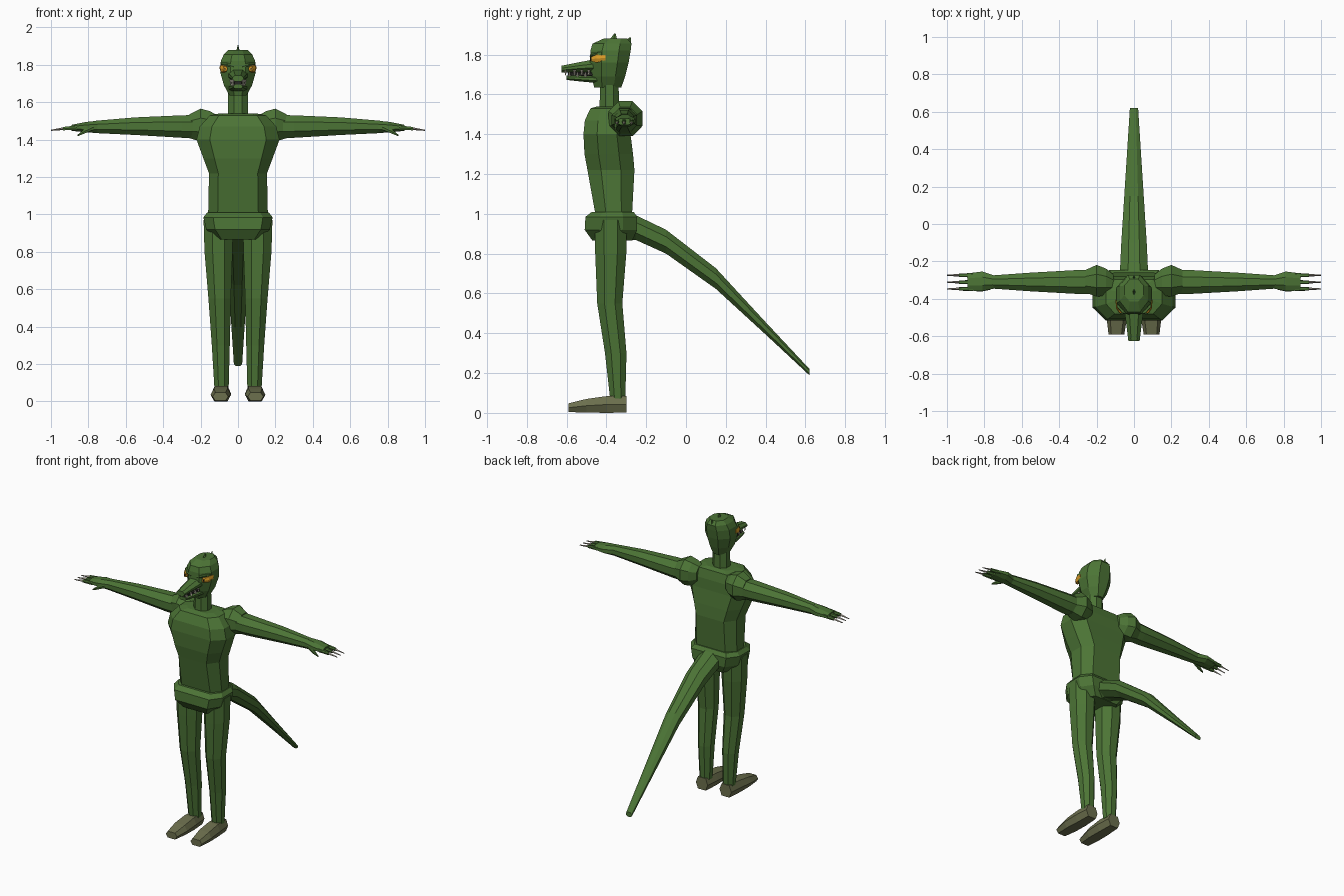
import bpy, bmesh
from mathutils import Vector


def material(name, r, g, b):
    m = bpy.data.materials.new(name)
    m.diffuse_color = (r, g, b, 1)
    return m


GREEN = material("scale green", 0.072, 0.175, 0.036)
OLIVE = material("foot olive", 0.15, 0.16, 0.075)
GOLD = material("eye gold", 0.68, 0.32, 0.02)
IVORY = material("tooth ivory", 0.65, 0.62, 0.5)
CLAW = material("claw grey", 0.36, 0.33, 0.27)
DARK = material("mouth dark", 0.02, 0.02, 0.017)


def chamfered(a, b):
    """Eight-sided section with flat fractions a and b."""
    return [(1, -b), (1, b), (a, 1), (-a, 1), (-1, b), (-1, -b), (-a, -1), (a, -1)]


OCT = chamfered(0.42, 0.42)
HEX = [(1, 0), (0.65, 1), (-0.65, 1), (-1, 0), (-0.65, -1), (0.65, -1)]
DIAMOND = [(1, 0), (0, 1), (-1, 0), (0, -1)]


def loft(name, axis, rings, mat, section=OCT, mirror=False):
    """Skin sections along an axis; ring = (position, centre 1, centre 2, radius 1, radius 2)."""
    others = [i for i in range(3) if i != axis]
    bm = bmesh.new()
    loops = []
    for pos, c1, c2, r1, r2 in rings:
        loop = []
        for u, v in section:
            p = Vector((0, 0, 0))
            p[axis] = pos
            p[others[0]] = c1 + u * r1
            p[others[1]] = c2 + v * r2
            loop.append(bm.verts.new(p))
        loops.append(loop)
    n = len(section)
    for lo, hi in zip(loops, loops[1:]):
        for i in range(n):
            j = (i + 1) % n
            bm.faces.new((lo[i], lo[j], hi[j], hi[i]))
    bm.faces.new(loops[0])
    bm.faces.new(loops[-1])
    bmesh.ops.recalc_face_normals(bm, faces=bm.faces)
    me = bpy.data.meshes.new(name)
    bm.to_mesh(me)
    bm.free()
    me.materials.append(mat)
    ob = bpy.data.objects.new(name, me)
    bpy.context.collection.objects.link(ob)
    if mirror:
        ob.modifiers.new("mirror", 'MIRROR').use_mirror_merge = False
    return ob


# Torso and hips
loft("torso", 2, [(0.98, 0, -0.362, 0.16, 0.09), (1.22, 0, -0.377, 0.155, 0.118),
                  (1.30, 0, -0.388, 0.185, 0.122), (1.40, 0, -0.397, 0.222, 0.118),
                  (1.47, 0, -0.395, 0.205, 0.113), (1.53, 0, -0.388, 0.15, 0.092),
                  (1.54, 0, -0.385, 0.10, 0.06)], GREEN, chamfered(0.68, 0.42))
loft("hips", 2, [(0.865, 0, -0.37, 0.12, 0.10), (0.92, 0, -0.377, 0.17, 0.132),
                 (0.985, 0, -0.375, 0.185, 0.13), (1.01, 0, -0.368, 0.165, 0.105)],
     GREEN, chamfered(0.72, 0.45))

# Legs and feet
loft("leg", 2, [(0.07, 0.088, -0.343, 0.038, 0.038), (0.30, 0.092, -0.353, 0.048, 0.054),
                (0.55, 0.098, -0.383, 0.06, 0.063), (0.80, 0.104, -0.378, 0.075, 0.078),
                (0.97, 0.105, -0.378, 0.079, 0.082)], GREEN, mirror=True)
loft("foot", 1, [(-0.30, 0.09, 0.043, 0.045, 0.041), (-0.40, 0.09, 0.042, 0.053, 0.042),
                 (-0.50, 0.092, 0.036, 0.055, 0.034), (-0.59, 0.094, 0.026, 0.042, 0.022)],
     OLIVE, HEX, mirror=True)

# Tail
loft("tail", 1, [(-0.36, 0, 0.92, 0.075, 0.055), (-0.25, 0, 0.93, 0.075, 0.062),
                 (-0.10, 0, 0.86, 0.068, 0.06), (0.15, 0, 0.675, 0.052, 0.052),
                 (0.40, 0, 0.425, 0.036, 0.031), (0.62, 0, 0.205, 0.022, 0.016)], GREEN)

# Shoulders, arms and hands
loft("shoulder", 0, [(0.11, -0.32, 1.475, 0.05, 0.055), (0.15, -0.31, 1.475, 0.072, 0.077),
                     (0.20, -0.304, 1.478, 0.085, 0.088), (0.26, -0.306, 1.472, 0.06, 0.064)],
     GREEN, mirror=True)
loft("arm", 0, [(0.20, -0.308, 1.47, 0.065, 0.062), (0.30, -0.31, 1.47, 0.064, 0.06),
                (0.55, -0.31, 1.472, 0.05, 0.047), (0.76, -0.31, 1.468, 0.035, 0.033)],
     GREEN, mirror=True)
loft("hand", 0, [(0.75, -0.31, 1.468, 0.036, 0.033), (0.81, -0.306, 1.467, 0.052, 0.028),
                 (0.89, -0.31, 1.463, 0.046, 0.016)], GREEN, mirror=True)
for y in (-0.274, -0.311, -0.347):
    loft("finger", 0, [(0.86, y, 1.464, 0.012, 0.012), (0.935, y, 1.459, 0.009, 0.009)],
         GREEN, HEX, mirror=True)
    loft("finger_claw", 0, [(0.925, y, 1.46, 0.008, 0.008), (1.0, y, 1.45, 0.003, 0.003)],
         CLAW, DIAMOND, mirror=True)
loft("thumb", 0, [(0.77, -0.34, 1.468, 0.012, 0.014), (0.82, -0.352, 1.445, 0.01, 0.012),
                  (0.858, -0.355, 1.422, 0.003, 0.004)], GREEN, HEX, mirror=True)

# Neck and head
loft("neck", 2, [(1.51, 0, -0.385, 0.054, 0.05), (1.66, 0, -0.385, 0.052, 0.046)], GREEN)
loft("head", 2, [(1.635, 0, -0.393, 0.045, 0.068), (1.69, 0, -0.39, 0.075, 0.084),
                 (1.76, 0, -0.385, 0.095, 0.097), (1.82, 0, -0.379, 0.092, 0.101),
                 (1.855, 0, -0.372, 0.076, 0.098), (1.88, 0, -0.355, 0.052, 0.06)], GREEN)

# Jaws and mouth
loft("upper_jaw", 1, [(-0.44, 0, 1.745, 0.055, 0.035), (-0.53, 0, 1.738, 0.042, 0.025),
                      (-0.625, 0, 1.727, 0.03, 0.017)], GREEN, chamfered(0.5, 0.3))
loft("lower_jaw", 1, [(-0.43, 0, 1.675, 0.05, 0.019), (-0.53, 0, 1.68, 0.037, 0.015),
                      (-0.60, 0, 1.684, 0.025, 0.011)], GREEN, chamfered(0.6, 0.4))
loft("mouth", 1, [(-0.44, 0, 1.702, 0.042, 0.017), (-0.592, 0, 1.702, 0.02, 0.013)], DARK)
for y in (-0.488, -0.523, -0.56, -0.605):
    x = 0.04 + (y + 0.488) * 0.13
    loft("upper_tooth", 2, [(1.722, x, y, 0.006, 0.007), (1.694, x, y, 0.001, 0.001)],
         IVORY, DIAMOND, mirror=True)
for y in (-0.505, -0.545, -0.585):
    x = 0.033 + (y + 0.505) * 0.15
    loft("lower_tooth", 2, [(1.688, x, y, 0.005, 0.006), (1.712, x, y, 0.001, 0.001)],
         IVORY, DIAMOND, mirror=True)
loft("nostril", 2, [(1.737, 0.013, -0.61, 0.006, 0.008), (1.746, 0.013, -0.61, 0.005, 0.007)],
     DARK, DIAMOND, mirror=True)

# Eyes, pupils and brows
loft("eye", 1, [(-0.475, 0.068, 1.778, 0.012, 0.012), (-0.45, 0.077, 1.78, 0.019, 0.02),
                (-0.405, 0.09, 1.784, 0.009, 0.013)], GOLD, HEX, mirror=True)
loft("pupil", 1, [(-0.479, 0.07, 1.778, 0.004, 0.009), (-0.473, 0.07, 1.778, 0.004, 0.009)],
     DARK, DIAMOND, mirror=True)
loft("brow", 0, [(0.022, -0.476, 1.79, 0.008, 0.006), (0.06, -0.468, 1.803, 0.012, 0.009),
                 (0.09, -0.435, 1.806, 0.012, 0.007)], GREEN, HEX, mirror=True)

# Crest spikes
for y, z, lean in ((-0.365, 1.873, 0.008), (-0.295, 1.855, 0.015)):
    loft("crest_spike", 2, [(z, 0, y, 0.009, 0.02), (z + 0.032, 0, y + lean, 0.002, 0.004)],
         GREEN, DIAMOND)
